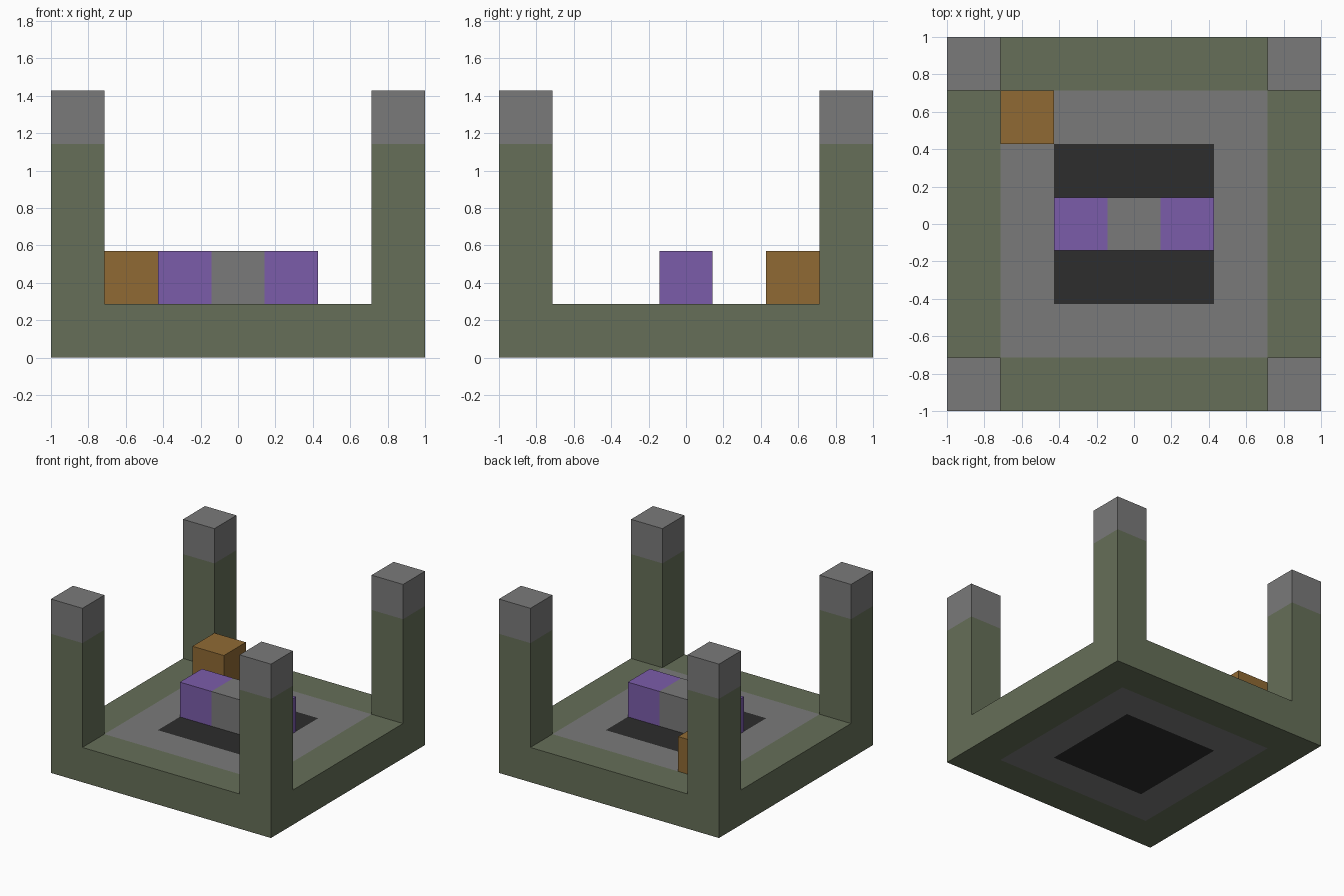
import bpy
import bmesh
from mathutils import Matrix, Vector

if "Cube" in bpy.data.objects:
    bpy.data.objects.remove(bpy.data.objects["Cube"], do_unlink=True)

U = 2 / 7  # one block


def linear(c):
    c /= 255
    return c / 12.92 if c <= 0.04045 else ((c + 0.055) / 1.055) ** 2.4


def material(name, *rgb):
    colour = (*[linear(c) for c in rgb], 1)
    mat = bpy.data.materials.new(name)
    mat.use_nodes = True
    mat.diffuse_color = colour
    mat.node_tree.nodes["Principled BSDF"].inputs["Base Color"].default_value = colour
    return mat


moss = material("moss green", 102, 111, 88)
stone = material("stone grey", 122, 122, 122)
dark = material("dark grey", 45, 45, 45)
purple = material("purple", 123, 92, 170)
brown = material("wood brown", 144, 106, 52)


def finish(name, bm, mats):
    bmesh.ops.recalc_face_normals(bm, faces=bm.faces)
    mesh = bpy.data.meshes.new(name)
    bm.to_mesh(mesh)
    bm.free()
    for mat in mats:
        mesh.materials.append(mat)
    obj = bpy.data.objects.new(name, mesh)
    bpy.context.collection.objects.link(obj)
    return obj


def block(name, col, row, height, mats, pick=lambda c: 0):
    """Stack of unit blocks standing on the floor, open underneath."""
    bm = bmesh.new()
    place = Matrix.Translation((col * U, row * U, U + height * U / 2))
    bmesh.ops.create_cube(bm, size=1, matrix=place @ Matrix.Diagonal((U, U, height * U, 1)))
    under = [f for f in bm.faces if f.normal.z < -0.5]
    bmesh.ops.delete(bm, geom=under, context="FACES_ONLY")
    # Split tall stacks below their top block
    if height > 1:
        bmesh.ops.bisect_plane(bm, geom=bm.verts[:] + bm.edges[:] + bm.faces[:],
                               plane_co=(0, 0, height * U), plane_no=(0, 0, 1))
    for f in bm.faces:
        f.material_index = pick(f.calc_center_median())
    return finish(name, bm, mats)


# Floor slab with concentric square bands, visible above and below
bm = bmesh.new()
bmesh.ops.create_grid(bm, x_segments=7, y_segments=7, size=1)
top = bmesh.ops.extrude_face_region(bm, geom=bm.faces[:], use_keep_orig=True)
bmesh.ops.translate(bm, vec=Vector((0, 0, U)),
                    verts=[v for v in top["geom"] if isinstance(v, bmesh.types.BMVert)])
for f in bm.faces:
    c = f.calc_center_median()
    ring = max(abs(c.x), abs(c.y)) / U
    f.material_index = 0 if ring > 2.5 else 1 if ring > 1.5 else 2
finish("floor_slab", bm, [moss, stone, dark])

# Corner posts with stone caps
for side, x in (("left", 3), ("right", -3)):
    for end, y in (("front", -3), ("back", 3)):
        block(f"{end}_{side}_post", x, y, 4, [moss, stone],
              lambda c: 1 if c.z > 4 * U else 0)

# Blocks on the floor
block("wooden_block", -2, 2, 1, [brown])
block("centre_block", 0, 0, 1, [stone])
for side, x in (("left", 1), ("right", -1)):
    block(f"{side}_purple_block", x, 0, 1, [purple])
